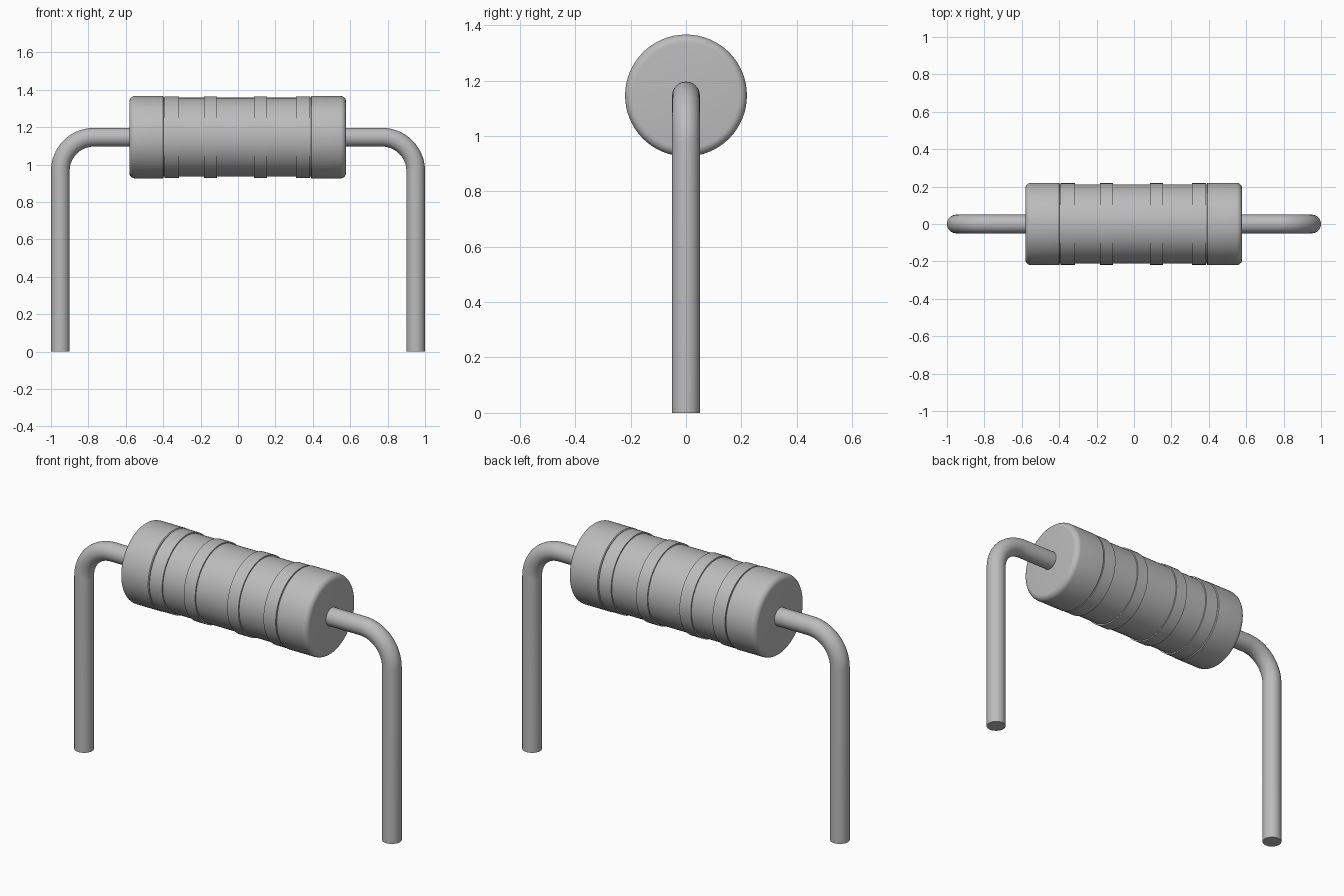
import bpy, bmesh, math
from mathutils import Matrix, Vector

cube = bpy.data.objects.get("Cube")
if cube:
    bpy.data.objects.remove(cube, do_unlink=True)

AXIS_Z = 1.146      # height of the body axis
WIRE_R = 0.05
SIDES = 64

grey = bpy.data.materials.new("plain grey")
grey.use_nodes = True
grey.diffuse_color = (0.5, 0.5, 0.5, 1)
grey.node_tree.nodes["Principled BSDF"].inputs["Base Color"].default_value = (0.5, 0.5, 0.5, 1)


def finish(name, bm):
    bmesh.ops.recalc_face_normals(bm, faces=bm.faces)
    mesh = bpy.data.meshes.new(name)
    bm.to_mesh(mesh)
    bm.free()
    mesh.materials.append(grey)
    obj = bpy.data.objects.new(name, mesh)
    bpy.context.collection.objects.link(obj)
    bpy.ops.object.select_all(action='DESELECT')
    obj.select_set(True)
    bpy.context.view_layer.objects.active = obj
    bpy.ops.object.shade_smooth_by_angle(angle=math.radians(35))
    return obj


def skin(name, rings):
    """Join equal rings of points into a closed solid."""
    bm = bmesh.new()
    loops = [[bm.verts.new(p) for p in ring] for ring in rings]
    n = len(loops[0])
    for a, b in zip(loops, loops[1:]):
        for i in range(n):
            j = (i + 1) % n
            bm.faces.new((a[i], a[j], b[j], b[i]))
    bm.faces.new(loops[0])
    bm.faces.new(loops[-1])
    return finish(name, bm)


def lathe(name, profile):
    """Turn (x, radius) points around the body axis."""
    angles = [2 * math.pi * i / SIDES for i in range(SIDES)]
    return skin(name, [[(x, r * math.cos(a), AXIS_Z + r * math.sin(a)) for a in angles]
                       for x, r in profile])


# Ceramic core and the four raised bands
lathe("core", [(-0.55, 0.211), (0.55, 0.211)])
bands = [(-0.393, -0.316), (-0.182, -0.112), (0.086, 0.155), (0.31, 0.385)]
for number, (x0, x1) in enumerate(bands, 1):
    lathe(f"band_{number}", [(x0, 0.218), (x1, 0.218)])


# End caps with a rounded outer rim
def cap(name, inner, outer, radius=0.22, rim=0.03):
    side = 1 if outer > inner else -1
    arc = [math.pi / 2 * i / 6 for i in range(7)]
    profile = [(inner, radius - 0.004), (inner + side * 0.004, radius)]
    profile += [(outer - side * rim * (1 - math.sin(a)), radius - rim * (1 - math.cos(a)))
                for a in arc]
    lathe(name, profile)


cap("right_cap", -0.397, -0.581)
cap("left_cap", 0.389, 0.578)


# Bent wire leads: straight out of the cap, quarter bend, straight down
def lead(name, side, bend=0.18, steps=16, sides=32):
    x_leg = 1 - WIRE_R
    cx, cz = x_leg - bend, AXIS_Z - bend
    path = [(0.5, AXIS_Z, 0)]
    for i in range(steps + 1):
        a = math.pi / 2 * i / steps
        path.append((cx + bend * math.sin(a), cz + bend * math.cos(a), a))
    path.append((x_leg, 0, math.pi / 2))
    rings = []
    for x, z, a in path:
        ring = []
        for k in range(sides):
            t = 2 * math.pi * k / sides
            out = WIRE_R * math.cos(t)
            ring.append((side * (x + out * math.sin(a)), WIRE_R * math.sin(t),
                         z + out * math.cos(a)))
        rings.append(ring)
    skin(name, rings)


lead("left_lead", 1)
lead("right_lead", -1)
